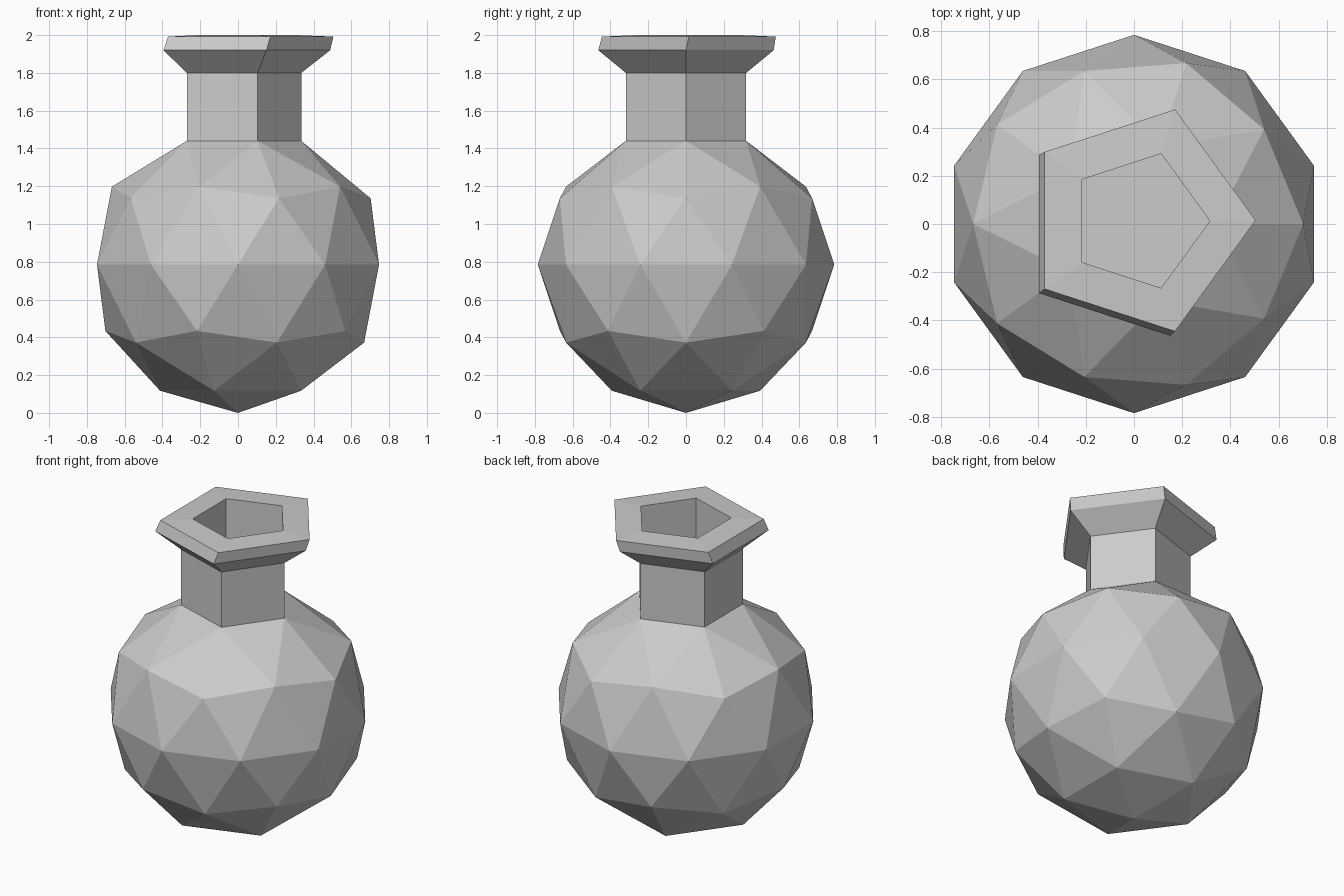
import bpy, bmesh, math

if "Cube" in bpy.data.objects:
    bpy.data.objects.remove(bpy.data.objects["Cube"])

R = 0.785  # radius of the faceted bulb

# bulb: low-poly sphere with its top opened
bm = bmesh.new()
bmesh.ops.create_icosphere(bm, subdivisions=2, radius=R)
for v in bm.verts:
    v.co.z += R
top = max(bm.verts, key=lambda v: v.co.z)
bmesh.ops.delete(bm, geom=[top], context='VERTS')


def place(verts, radius, z, cx=0.0, cy=0.0):
    """Put five loop vertices on a pentagon pointing to +x."""
    step = math.tau / 5
    angles = [round(math.atan2(v.co.y, v.co.x) / step) * step for v in verts]
    for v, a in zip(verts, angles):
        v.co = (cx + radius * math.cos(a), cy + radius * math.sin(a), z)


edges = [e for e in bm.edges if e.is_boundary]
place(list({v for e in edges for v in e.verts}), 0.335, 1.44)

# neck, flared lip, slightly offset rim and the hole inside it
for ring in [(0.335, 1.80), (0.488, 1.92), (0.484, 1.992, 0.021, 0.015),
             (0.293, 2.0, 0.022, 0.013), (0.293, 1.40, 0.022, 0.013)]:
    new = bmesh.ops.extrude_edge_only(bm, edges=edges)['geom']
    edges = [g for g in new if isinstance(g, bmesh.types.BMEdge) and g.is_boundary]
    place(list({v for e in edges for v in e.verts}), *ring)

# floor of the hole
bmesh.ops.contextual_create(bm, geom=edges)
bmesh.ops.recalc_face_normals(bm, faces=bm.faces)

mesh = bpy.data.meshes.new("flask")
bm.to_mesh(mesh)
bm.free()
bpy.context.collection.objects.link(bpy.data.objects.new("flask", mesh))
